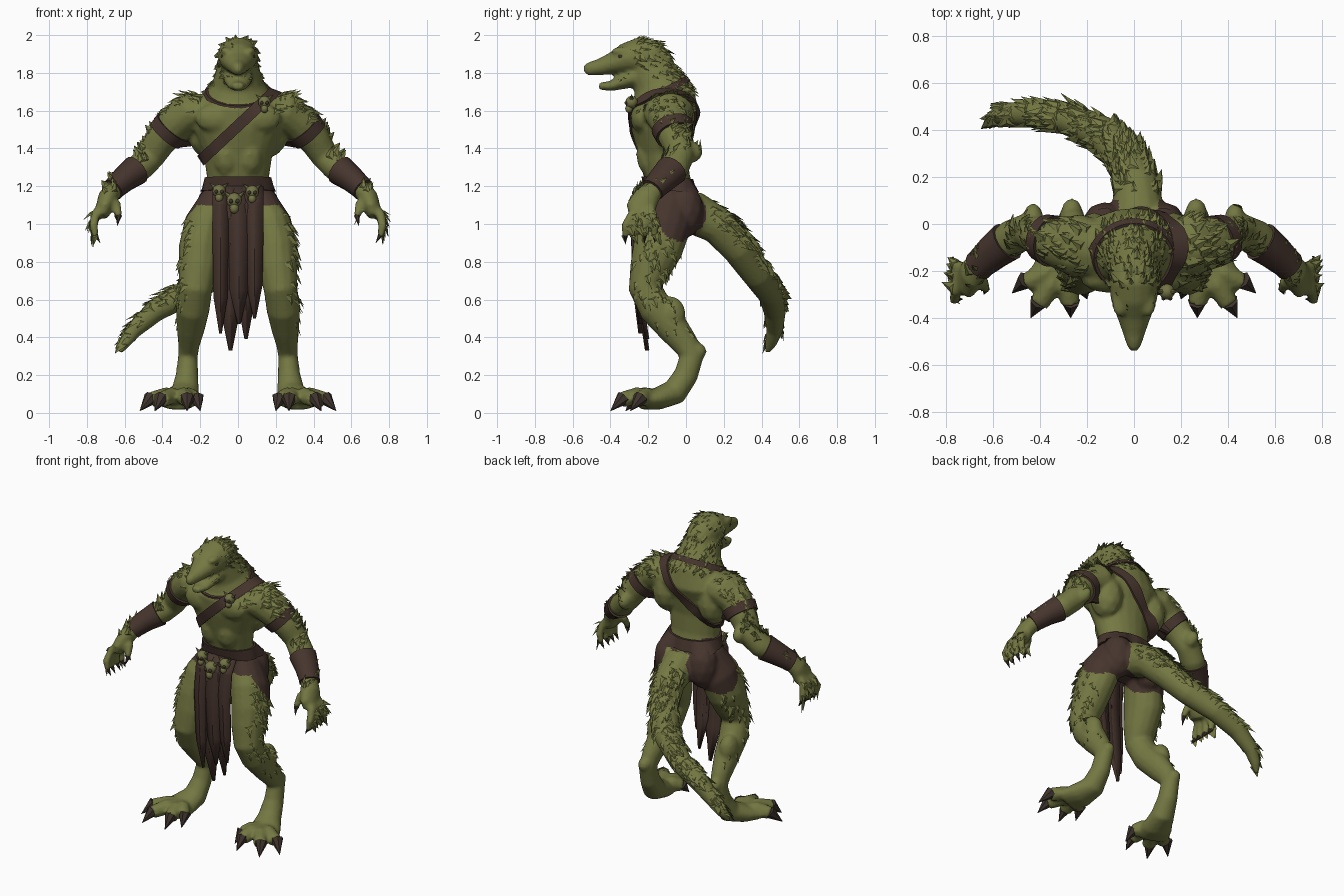
import bpy, bmesh, math, random
from mathutils import Vector, Matrix
from mathutils.bvhtree import BVHTree

random.seed(4)
if bpy.data.objects.get("Cube"):
    bpy.data.objects.remove(bpy.data.objects["Cube"], do_unlink=True)

def material(name, rgb):
    mat = bpy.data.materials.new(name)
    mat.use_nodes = True
    mat.diffuse_color = (*rgb, 1)
    mat.node_tree.nodes["Principled BSDF"].inputs["Base Color"].default_value = (*rgb, 1)
    return mat

SKIN, LEATHER = material("olive skin", (.175, .187, .054)), material("brown leather", (.062, .035, .027))
CLAW, BONE = material("dark claw", (.05, .035, .027)), material("aged bone", (.17, .17, .06))
X, Y, Z = Vector((1, 0, 0)), Vector((0, 1, 0)), Vector((0, 0, 1))

def finish(name, bm, mat, angle=35):
    bmesh.ops.recalc_face_normals(bm, faces=bm.faces)
    mesh = bpy.data.meshes.new(name)
    bm.to_mesh(mesh)
    mesh.materials.append(mat)
    obj = bpy.data.objects.new(name, mesh)
    bpy.context.collection.objects.link(obj)
    bpy.ops.object.select_all(action='DESELECT')
    obj.select_set(True)
    bpy.context.view_layer.objects.active = obj
    bpy.ops.object.shade_smooth_by_angle(angle=math.radians(angle))
    return obj

def loft(bm, rings, ref, s=1, sides=14):
    """Closed tube through rings of (x, y, z, radius along ref, other radius) in hundredths."""
    pts = [Vector((s * r[0], r[1], r[2])) / 100 for r in rings]
    turn = [math.tau * k / sides for k in range(sides)]
    loops = []
    for i, r in enumerate(rings):
        t = (pts[min(i + 1, len(pts) - 1)] - pts[max(i - 1, 0)]).normalized()
        u = (ref - t * ref.dot(t)).normalized()
        v = t.cross(u)
        loops.append([bm.verts.new(pts[i] + (u * math.cos(a) * r[3] + v * math.sin(a) * r[4]) / 100) for a in turn])
    for a, b in zip(loops, loops[1:]):
        for k in range(sides):
            bm.faces.new((a[k - 1], a[k], b[k], b[k - 1]))
    bm.faces.new(loops[0])
    bm.faces.new(loops[-1])

def ball(bm, centre, radii, s=1):
    place = Matrix.Translation((s * centre[0], centre[1], centre[2])) @ Matrix.Diagonal((*radii, 1))
    bmesh.ops.create_icosphere(bm, subdivisions=2, radius=1, matrix=place)

def spike(bm, base, tip, radius, s=1):
    a, b = (Vector((s * p[0], p[1], p[2])) for p in (base, tip))
    place = Matrix.Translation((a + b) / 2) @ (b - a).to_track_quat('Z', 'Y').to_matrix().to_4x4()
    bmesh.ops.create_cone(bm, cap_ends=True, segments=7, radius1=radius, radius2=.001, depth=(b - a).length, matrix=place)

# Torso with neck, head, lower jaw, tail
body_bm, claw_bm = bmesh.new(), bmesh.new()
loft(body_bm, [(0, -6, 100, 14, 9), (0, -7, 112, 18, 12), (0, -10, 125, 16.5, 12), (0, -12, 138, 18.5, 13.5),
               (0, -13, 150, 24, 16), (0, -11.5, 160, 26, 18.5), (0, -12, 168, 18, 16.5), (0, -15, 175, 13.5, 13.5),
               (0, -19, 183, 11, 11.5), (0, -23, 190, 9, 8)], X, sides=20)
loft(body_bm, [(0, -12, 183, 8, 8), (0, -18, 188, 10, 9.5), (0, -25, 189, 10.8, 10), (0, -32, 187.5, 10, 8.3),
               (0, -39, 185, 7.5, 5.8), (0, -46, 183, 5, 4.4), (0, -52, 182, 3, 3.5), (0, -54, 182, 1.5, 2)], X)
loft(body_bm, [(0, -22, 180, 9, 7), (0, -32, 176, 7.5, 4.5), (0, -40, 173, 5.2, 2.7), (0, -46, 173, 2.8, 2)], X)
loft(body_bm, [(2, 2, 107, 11.5, 11.5), (1, 17, 99, 10, 10), (-3, 28, 87, 9, 9), (-13, 38, 73, 8, 8), (-28, 45, 63, 7, 7),
               (-44, 47, 54, 6, 6), (-55, 47, 44, 4.5, 4.5), (-60, 45, 37, 3.2, 3.2), (-62.5, 43, 32, 1.2, 1.2)], Z)
FINGERS = [(-32, -25), (-27.5, -24), (-22, -21.5), (-16.5, -19.5)]
TOES = [((.22, -.27), (.2, -.32)), ((.27, -.34), (.27, -.4)), ((.405, -.34), (.44, -.4)), ((.46, -.25), (.52, -.295))]
MUSCLES = [((.1, -.235, 1.56), (.13, .06, .085)), ((.17, -.06, 1.5), (.1, .11, .15)), ((.125, -.01, 1.07), (.1, .105, .15)),
           ((.265, .055, .325), (.045, .055, .05)), ((.06, -.33, 1.915), (.035, .07, .025)),
           ((.06, -.18, 1.37), (.08, .085, .13)), ((.43, .02, 1.38), (.045, .07, .06)), ((.27, -.08, .52), (.06, .08, .1))]
for s in (1, -1):
    # Arm and palm
    loft(body_bm, [(14, -11, 160, 12, 9), (25, -9, 159, 13.5, 11), (33, -8, 153, 10.5, 10), (41, -5, 144, 8.5, 8.5),
                   (46, -3, 136, 7.5, 7.5), (52, -6, 130, 8, 7.5), (60, -12, 124, 6.8, 6), (65.5, -17, 118.5, 5.5, 5),
                   (69, -21, 114, 7, 5.2), (71, -24, 108, 8, 4.6), (72, -25, 104, 6, 3)], Y, s)
    # Leg from hip over the raised heel to the ball of the foot
    loft(body_bm, [(11, -7, 113, 9, 11), (17, -11, 100, 11.5, 14), (20, -15, 87, 11.5, 13.5), (21, -19, 76, 10.5, 11),
                   (22.5, -21.5, 66, 9, 9), (24, -16, 55, 9, 9), (25, -7, 45, 7.5, 8.5), (26, 0, 36, 5.7, 7),
                   (26.5, 3, 30, 5.2, 6.5), (27, 0, 20, 6, 6.5), (28, -6, 11, 7.5, 7), (31, -15, 7.5, 10, 6),
                   (34, -23, 6, 11, 4.5)], X, s)
    for centre, radii in MUSCLES:
        ball(body_bm, centre, radii, s)
    # Fingers and thumb with claws
    for y, b in FINGERS:
        loft(body_bm, [(71, b, 110, 2.8, 2.8), (75.5, (y + b) / 2, 105, 2.6, 2.6), (76.5, y, 99, 2.4, 2.4),
                       (75.5, y, 93.5, 1.8, 1.8)], Y, s, 8)
        spike(claw_bm, (.757, y / 100, .945), (.73, y / 100, .9), .015, s)
    loft(body_bm, [(69, -20, 114, 3, 3), (64.5, -25, 110, 2.8, 2.8), (63, -28, 104, 1.9, 1.9)], Y, s, 8)
    spike(claw_bm, (.63, -.275, 1.045), (.64, -.3, .99), .016, s)
    # Toes with hooked claws
    for (x, y), (cx, cy) in TOES:
        loft(body_bm, [(31, -14, 8, 4, 4), (15 + x * 50, y * 50 - 9, 9, 4.8, 4.8), (x * 100, y * 100, 7, 4.3, 4.3)], Z, s, 8)
        spike(claw_bm, (x, y + .01, .08), (cx, cy, .01), .041, s)

# Fuse the masses into one skin
body = finish("body", body_bm, SKIN)
remesh = body.modifiers.new("fuse", 'REMESH')
remesh.mode, remesh.voxel_size = 'VOXEL', .012
relax = body.modifiers.new("relax", 'SMOOTH')
relax.factor, relax.iterations = .5, 3
fused = bpy.data.meshes.new_from_object(body.evaluated_get(bpy.context.evaluated_depsgraph_get()))
body.modifiers.clear()
body.data = fused
fused.shade_smooth()
fused.materials.clear()
fused.materials.append(SKIN)
fused.materials.append(LEATHER)
# Leather briefs, leaving the tail root bare
for f in fused.polygons:
    x, y, z = f.center
    tail = y > .05 and abs(x - .02) < .085 and z < 1.19 or y > .105
    hip = ((y + .03) / .14) ** 2 + ((z - 1.08) / .17) ** 2 < 1 or 1.1 < z < 1.23
    f.material_index = int(hip and not tail and abs(x) < .4)
skin_tree = BVHTree.FromPolygons([v.co for v in fused.vertices], [f.vertices for f in fused.polygons])

def scale_rule(p, n):
    """Size, density and flow of the scales at a point of the skin."""
    x, y, z, side = abs(p.x), p.y, p.z, math.copysign(1, p.x)
    if y > .12 and z < 1.13:
        flow = (0, 1, -.8) if p.x > -.12 else (-1, .1, -.5) if p.x > -.5 else (-.6, -.2, -1)
        return (.065 if n.z > 0 else 0), .08, flow
    if z > 1.7 and x < .2:
        return (.05 if y > -.28 and n.y > -.4 else .025 if n.z > .4 and y > -.38 else 0), .09, (0, 1, -.5)
    if x > .19 and z > 1.53:
        return (.06 if n.z > .2 else 0), .05, (side * .8, .4, -.2)
    if .44 < x < .54 and z > 1.27 or .65 < x < .7 and z > 1.13:
        return (.06 if n.z > .2 else 0), .07, (side * .3, .4, .4)
    if x > .19 and .6 < z < 1.1 and y < 0:
        return (.06 if n.x * side > .5 else 0), .05, (0, .4, -1)
    return (.04 if x > .22 and .4 < z < .6 and n.x * side > .6 else 0), .02, (0, .3, -1)

# Overlapping pointed scales
scale_bm = bmesh.new()
for f in fused.polygons:
    p, n = f.center, f.normal
    size, chance, flow = scale_rule(p, n)
    if not size or f.material_index or random.random() > chance:
        continue
    size *= random.uniform(.7, 1.2)
    flow = Vector(flow)
    flow = (flow - n * flow.dot(n)).normalized()
    across, root = n.cross(flow) * size * .45, p - n * .006
    left, right, ridge, tip = [scale_bm.verts.new(c) for c in (
        root - across, root + across, root + n * size * .25 + flow * size * .2, p + flow * size + n * size * .3)]
    for face in ((left, ridge, tip), (ridge, right, tip), (right, left, tip), (left, right, ridge)):
        scale_bm.faces.new(face)
finish("scales", scale_bm, SKIN, 10)
finish("claws", claw_bm, CLAW)

def band(name, centre, normal, width, limit, thick=.013, steps=40):
    """Strap wrapped round the skin in the plane through centre."""
    bm, c, n = bmesh.new(), Vector(centre), Vector(normal).normalized()
    u = n.orthogonal().normalized()
    v, rows = n.cross(u), []
    for k in range(steps):
        d = u * math.cos(math.tau * k / steps) + v * math.sin(math.tau * k / steps)
        row = []
        for off, pads in ((-width / 2, (-.015, thick)), (width / 2, (thick, -.015))):
            reach = min(skin_tree.ray_cast(c + n * off, d)[3] or limit, limit)
            row += [bm.verts.new(c + n * off + d * (reach + pad)) for pad in pads]
        rows.append(row)
    for a, b in zip(rows, rows[1:] + rows[:1]):
        for k in range(4):
            bm.faces.new((a[k], a[k - 1], b[k - 1], b[k]))
    finish(name, bm, LEATHER)

# Straps, belt, arm bands and bracers
band("chest_sash", (.01, -.1, 1.53), (-.3, 0, .32), .06, .3)
band("neck_strap", (0, -.13, 1.695), (0, -.16, .3), .035, .18)
band("belt", (0, -.085, 1.21), (0, .05, 1), .07, .2)
for s, side in ((1, "left"), (-1, "right")):
    band(side + "_arm_band", (s * .365, -.066, 1.49), (s * .8, .3, -.9), .06, .14)
    cuff_bm = bmesh.new()
    loft(cuff_bm, [(54, -7.5, 128.5, 8.8, 8.2), (56, -9, 127, 8.4, 7.8), (60, -12, 124, 7.8, 7),
                   (65, -16.5, 119.5, 6.8, 6.2), (66.5, -18, 118, 6.8, 6.2)], Y, s)
    finish(side + "_bracer", cuff_bm, LEATHER)

# Ragged loincloth of overlapping strips
cloth_bm = bmesh.new()
DRAPE = [(0, -.215), (.12, -.262), (.35, -.28), (.75, -.265), (1, -.24)]
STRIPS = [(-.135, -.05, .42), (-.1, .02, .33), (-.05, .06, .47), (-.01, .095, .39), (.04, .135, .5)]
for i, (x0, x1, low) in enumerate(STRIPS):
    rows = []
    for t, y in DRAPE:
        pinch, z = .42 * t ** 7, 1.2 - t * (1.2 - low)
        rows.append([cloth_bm.verts.new((x0 + (x1 - x0) * w, y + t * .035 * (i % 2) - (.012 if w == .5 else 0), z))
                     for w in (pinch, .5, 1 - pinch)])
    for a, b in zip(rows, rows[1:]):
        for k in (0, 1):
            cloth_bm.faces.new((a[k], a[k + 1], b[k + 1], b[k]))
finish("loincloth", cloth_bm, LEATHER, 20).modifiers.new("thickness", 'SOLIDIFY').thickness = .012
# Skull trophies on the belt and sash, with dark sockets and eyes
skull_bm, dark_bm = bmesh.new(), bmesh.new()
for x, z, r in ((-.02, 1.125, .042), (-.1, 1.175, .036), (.075, 1.17, .036), (.14, 1.645, .034)):
    y = skin_tree.ray_cast(Vector((x, -1, z)), Y)[0].y - r * 1.6
    ball(skull_bm, (x, y, z), (r, r, r))
    ball(skull_bm, (x, y - r * .4, z - r), (r * .6, r * .6, r * .7))
    for e in (-1, 1):
        ball(dark_bm, (x + e * r * .42, y - r * .85, z - r * .1), (r * .28, r * .25, r * .28))
        spike(skull_bm, (x + e * r * .6, y, z + r * .5), (x + e * r * 1.4, y, z + r * 1.2), r * .35)
        ball(dark_bm, (e * .082, -.345, 1.888), (.01, .015, .01))
finish("skull_trophies", skull_bm, BONE)
finish("eyes_and_sockets", dark_bm, CLAW)
